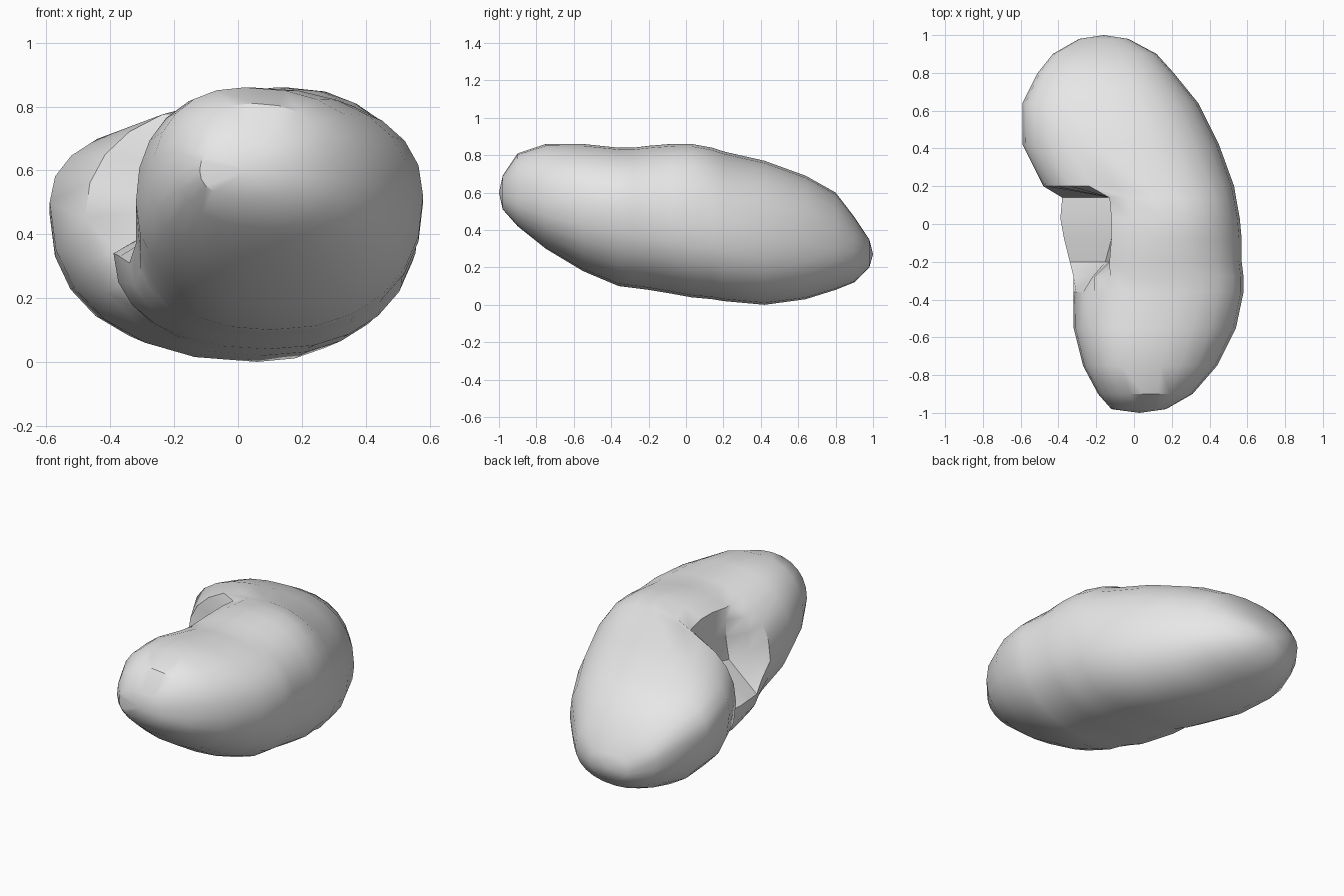
import bpy, bmesh, math

cube = bpy.data.objects.get("Cube")
if cube:
    bpy.data.objects.remove(cube, do_unlink=True)

SIDES = 24
POWER = 2 / 2.25

# Cross-sections: y, (left x, z), (right x, z), (top x, z), (bottom x, z), hollow wall x
SECTIONS = [
    (-.98, (-.12, .60), (.17, .59), (.03, .69), (.04, .51), None),
    (-.90, (-.19, .59), (.31, .57), (.05, .81), (.10, .42), None),
    (-.75, (-.27, .56), (.44, .55), (.02, .86), (.10, .30), None),
    (-.55, (-.32, .50), (.54, .53), (.04, .86), (.10, .18), None),
    (-.36, (-.32, .45), (.58, .52), (.10, .84), (.10, .10), None),
    (-.28, (-.32, .37), (.58, .50), (.10, .84), (.10, .09), -.22),
    (-.20, (-.34, .31), (.57, .48), (.10, .85), (.10, .08), -.13),
    (-.08, (-.37, .33), (.57, .46), (.12, .86), (.10, .06), -.12),
    (.03, (-.39, .34), (.56, .43), (.15, .86), (.10, .04), -.12),
    (.14, (-.38, .34), (.54, .42), (.12, .84), (.08, .03), -.13),
    (.20, (-.48, .45), (.53, .40), (.05, .82), (.08, .02), None),
    (.42, (-.59, .50), (.45, .36), (-.03, .77), (.06, 0), None),
    (.64, (-.59, .46), (.34, .32), (-.10, .69), (-.05, .03), None),
    (.80, (-.51, .41), (.21, .30), (-.14, .60), (-.13, .08), None),
    (.90, (-.43, .35), (.12, .29), (-.16, .47), (-.15, .12), None),
    (.98, (-.29, .28), (-.03, .28), (-.16, .35), (-.16, .20), None),
]


def section_point(section, angle):
    """Point on a rounded section joining its four extreme points."""
    y, left, right, top, bottom, wall = section
    c, s = math.cos(angle), math.sin(angle)
    side = right if c >= 0 else left
    cap = top if s >= 0 else bottom
    x = cap[0] + (side[0] - cap[0]) * abs(c) ** POWER
    z = side[1] + (cap[1] - side[1]) * abs(s) ** POWER
    # Hollow above the lower lip
    if wall is not None and z > .4:
        x = max(x, min(wall, -.34 + (z - .4) * 2.6))
    return x, y, z


# Bean-shaped body lofted from front to back
bm = bmesh.new()
rings = [[bm.verts.new(section_point(sec, math.tau * i / SIDES)) for i in range(SIDES)]
         for sec in SECTIONS]
for a, b in zip(rings, rings[1:]):
    for i in range(SIDES):
        j = (i + 1) % SIDES
        bm.faces.new((a[i], a[j], b[j], b[i]))

# Blunt tips
for ring, tip in ((rings[0], (.03, -1, .6)), (rings[-1], (-.16, 1, .27))):
    centre = bm.verts.new(tip)
    for i in range(SIDES):
        bm.faces.new((ring[i], ring[(i + 1) % SIDES], centre))
bmesh.ops.recalc_face_normals(bm, faces=bm.faces)

mesh = bpy.data.meshes.new("kidney_body")
bm.to_mesh(mesh)
bm.free()
body = bpy.data.objects.new("kidney_body", mesh)
bpy.context.collection.objects.link(body)

# Grey surface
grey = bpy.data.materials.new("light_grey")
grey.use_nodes = True
colour = (.8, .8, .8, 1)
grey.diffuse_color = colour
grey.node_tree.nodes["Principled BSDF"].inputs["Base Color"].default_value = colour
mesh.materials.append(grey)

bpy.ops.object.select_all(action='DESELECT')
body.select_set(True)
bpy.context.view_layer.objects.active = body
bpy.ops.object.shade_smooth_by_angle(angle=math.radians(35))
